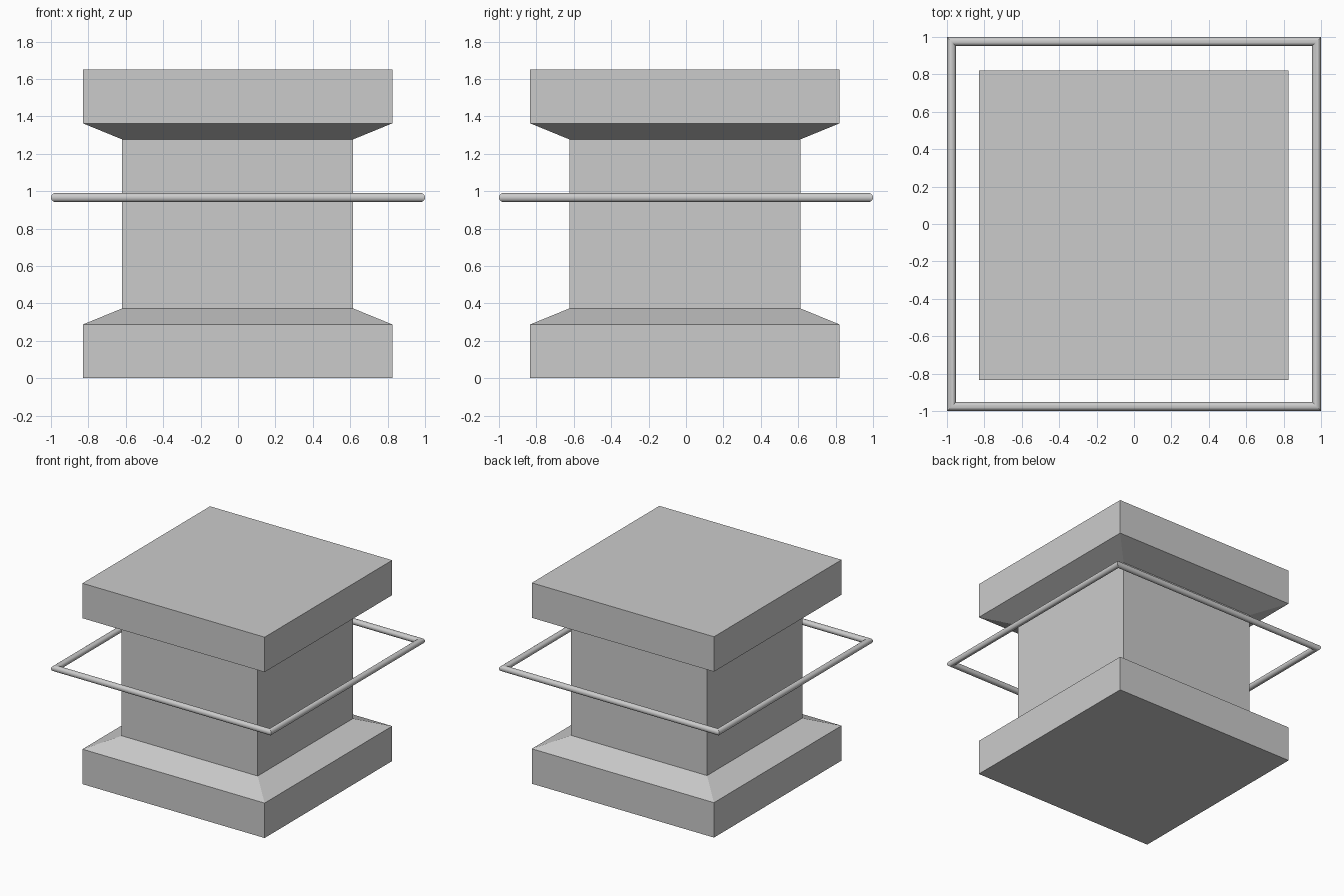
import bpy, bmesh, math

if "Cube" in bpy.data.objects:
    bpy.data.objects.remove(bpy.data.objects["Cube"])

def square_loft(name, profile, closed, centre=(0, 0)):
    """Skin square loops given as (half width, z); closed joins last to first."""
    bm = bmesh.new()
    loops = [[bm.verts.new((centre[0] + sx * h, centre[1] + sy * h, z))
              for sx, sy in ((-1, -1), (1, -1), (1, 1), (-1, 1))]
             for h, z in profile]
    n = len(loops)
    for i in range(n if closed else n - 1):
        a, b = loops[i], loops[(i + 1) % n]
        for k in range(4):
            j = (k + 1) % 4
            bm.faces.new((a[k], a[j], b[j], b[k]))
    if not closed:
        bm.faces.new(loops[0][::-1])
        bm.faces.new(loops[-1])
    bmesh.ops.recalc_face_normals(bm, faces=bm.faces)
    mesh = bpy.data.meshes.new(name)
    bm.to_mesh(mesh)
    bm.free()
    obj = bpy.data.objects.new(name, mesh)
    bpy.context.collection.objects.link(obj)
    return obj

# Pedestal: wide base, sloped shoulders, narrower shaft, wide cap
BASE, SHAFT = 0.828, 0.618
square_loft("pedestal", [(BASE, 0), (BASE, 0.287), (SHAFT, 0.373),
                         (SHAFT, 1.277), (BASE, 1.363), (BASE, 1.65)],
            closed=False, centre=(-0.002, -0.006))

# Square rail: round tube with mitred corners around the shaft
R, SIDES = 0.024, 24
tube = [(1 - R + R * math.cos(t), 0.966 + R * math.sin(t))
        for t in (2 * math.pi * i / SIDES for i in range(SIDES))]
rail = square_loft("square_rail", tube, closed=True)
bpy.context.view_layer.objects.active = rail
rail.select_set(True)
bpy.ops.object.shade_smooth_by_angle(angle=math.radians(30))
